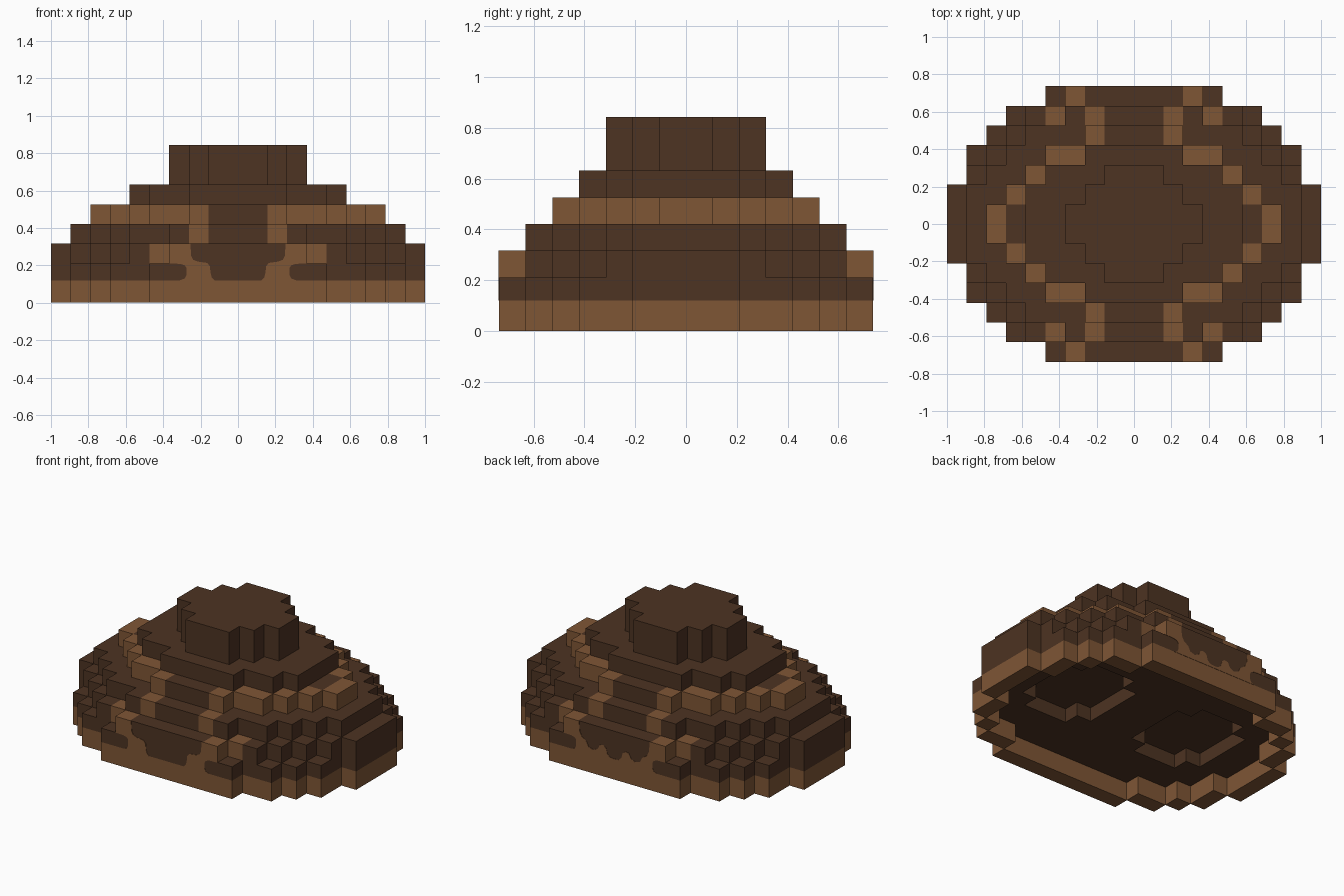
import bpy, bmesh

if "Cube" in bpy.data.objects:
    bpy.data.objects.remove(bpy.data.objects["Cube"], do_unlink=True)

U = 2 / 19  # one block


def material(name, rgb):
    m = bpy.data.materials.new(name)
    m.use_nodes = True
    m.diffuse_color = (*rgb, 1)
    m.node_tree.nodes["Principled BSDF"].inputs["Base Color"].default_value = (*rgb, 1)
    return m


MATS = [material("dark_brown", (0.074, 0.033, 0.016)),
        material("light_brown", (0.212, 0.093, 0.036))]


def finish(bm, name):
    mesh = bpy.data.meshes.new(name)
    bm.to_mesh(mesh)
    bm.free()
    for m in MATS:
        mesh.materials.append(m)
    obj = bpy.data.objects.new(name, mesh)
    bpy.context.collection.objects.link(obj)
    return obj


def row_of(j):
    return j if j >= 0 else -1 - j


def blocks(rows):
    """Block cells for half-widths listed from the middle row outward."""
    return {(i, j) for j in range(-len(rows), len(rows))
            for i in range(-rows[row_of(j)], rows[row_of(j)] + 1)}


def layer(name, cells, z0, z1, is_light=lambda i, r, edge: False):
    """Extrude a set of cells into a stepped slab, coloured cell by cell."""
    bm = bmesh.new()
    for i, j in sorted(cells):
        x0, x1, y0, y1 = (i - .5) * U, (i + .5) * U, j * U, (j + 1) * U
        corners = [(x0, y0), (x1, y0), (x1, y1), (x0, y1)]
        near = [(i, j - 1), (i + 1, j), (i, j + 1), (i - 1, j)]
        open_sides = [n not in cells for n in near]
        quads = [[(*c, z1) for c in corners], [(*c, z0) for c in reversed(corners)]]
        for k in range(4):
            if open_sides[k]:
                a, b = corners[k], corners[(k + 1) % 4]
                quads.append([(*a, z0), (*b, z0), (*b, z1), (*a, z1)])
        light = is_light(abs(i), row_of(j), any(open_sides))
        for q in quads:
            bm.faces.new([bm.verts.new(p) for p in q]).material_index = int(light)
    bmesh.ops.remove_doubles(bm, verts=bm.verts, dist=1e-4)
    bmesh.ops.dissolve_limit(bm, angle_limit=0.01, verts=bm.verts, edges=bm.edges,
                             delimit={'MATERIAL'})
    return finish(bm, name)


# Stepped body: hollow rim, base with two recesses underneath, and upper tiers
base = blocks([9, 9, 8, 8, 7, 6, 4])
cavity = blocks([8, 8, 7, 7, 6, 4])
recesses = {(i, j) for i, j in cavity
            if (row_of(j) < 2 and 2 <= abs(i) <= 6) or (row_of(j) == 2 and 3 <= abs(i) <= 5)}
RIM = 0.12
layer("rim", base - cavity, 0, RIM, lambda i, r, e: True)
layer("base", base - recesses, RIM, 2 * U)
layer("lower_tier", blocks([9, 9, 8, 7, 6, 5, 3]), 2 * U, 3 * U,
      lambda i, r, e: (r, i) in ((6, 3), (5, 4)))
layer("middle_tier", blocks([8, 8, 7, 6, 5, 3]), 3 * U, 4 * U,
      lambda i, r, e: (r, i) == (5, 2))
layer("banded_tier", blocks([7, 6, 5, 4, 2]), 4 * U, 5 * U,
      lambda i, r, e: e and i >= 2)
layer("upper_tier", blocks([5, 5, 4, 2]), 5 * U, 6 * U)
layer("cap", blocks([3, 2, 1]), 6 * U, 8 * U)


# Rounded drip markings on the front and back walls, as thin plates
def marking(name, points, side):
    bm = bmesh.new()
    wall = 7 * U * side
    for sx in (1, -1):
        face = bm.faces.new([bm.verts.new((sx * x, wall, z)) for x, z in points])
        made = bmesh.ops.extrude_face_region(bm, geom=[face])["geom"]
        moved = [v for v in made if isinstance(v, bmesh.types.BMVert)]
        bmesh.ops.translate(bm, verts=moved, vec=(0, side * 0.002, 0))
    bmesh.ops.recalc_face_normals(bm, faces=bm.faces)
    for f in bm.faces:
        f.material_index = 1
    return finish(bm, name)


outer = [(.25, .25), (.255, 3 * U), (3.5 * U, 3 * U), (3.5 * U, .21), (.31, .208),
         (.285, .2), (.275, .185), (.275, .15), (.285, .13), (.31, RIM)]
front_inner = [(.125, RIM), (.14, .135), (.147, .16), (.15, .195), (.165, .213),
               (.215, .22), (.24, .23)]
back_inner = [(0, RIM), (0, .135), (.03, .138), (.05, .155), (.06, .19), (.08, .205),
              (.105, .2), (.12, .17), (.15, .155), (.185, .165), (.2, .195), (.235, .22)]
marking("front_marking", front_inner + outer, -1)
marking("back_marking", back_inner + outer, 1)
